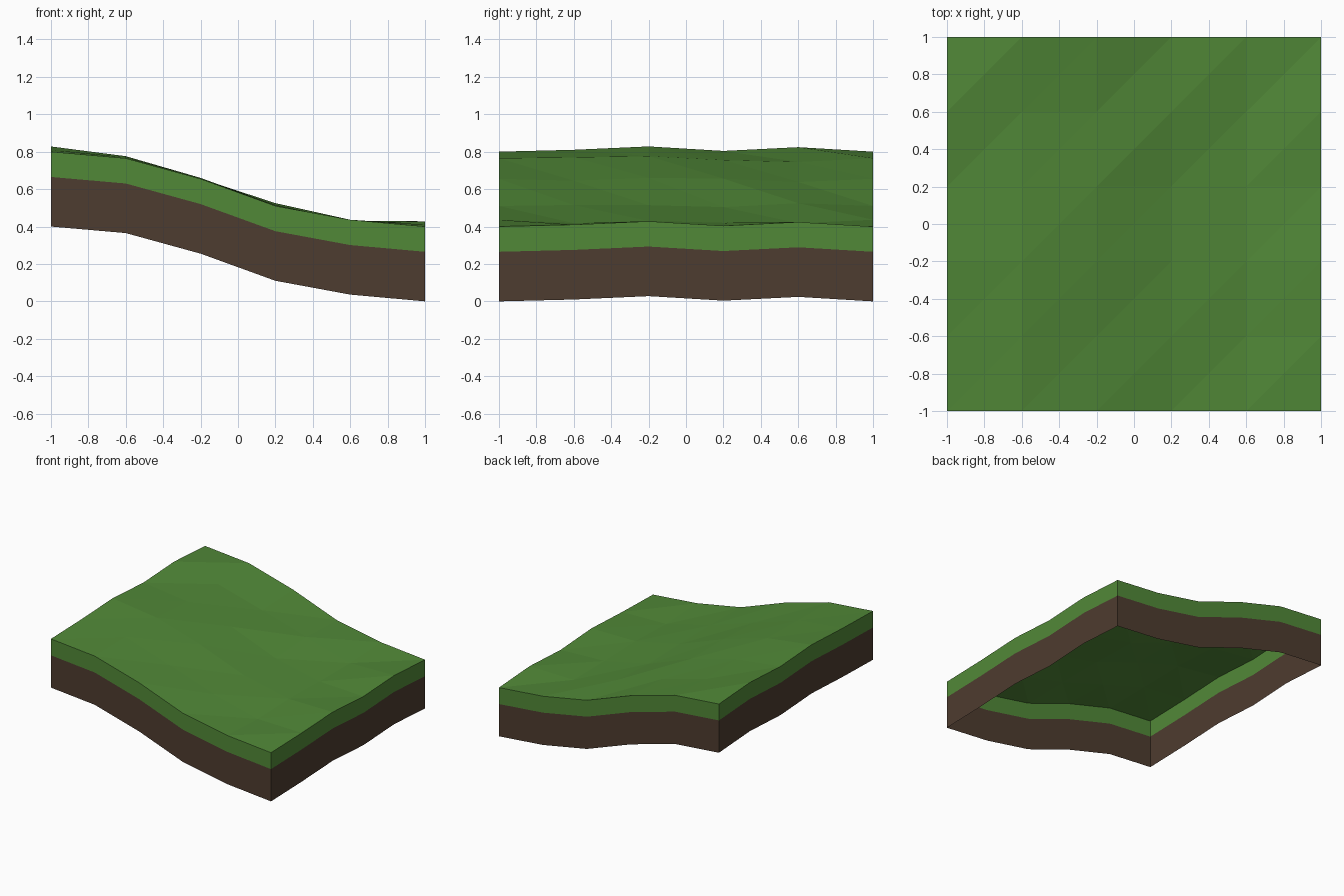
import bpy, bmesh

if "Cube" in bpy.data.objects:
    bpy.data.objects.remove(bpy.data.objects["Cube"])

N, STEP = 6, 0.4
GRASS_DEPTH, SOIL_DEPTH = 0.135, 0.40

# Surface heights: one row per x station (high side to low side), front to back
HEIGHTS = [
    (0.800, 0.810, 0.828, 0.804, 0.824, 0.800),
    (0.765, 0.770, 0.776, 0.755, 0.745, 0.765),
    (0.655, 0.645, 0.660, 0.656, 0.638, 0.655),
    (0.510, 0.515, 0.514, 0.504, 0.525, 0.510),
    (0.436, 0.418, 0.430, 0.420, 0.418, 0.436),
    (0.400, 0.410, 0.428, 0.404, 0.424, 0.400),
]


def material(name, rgb):
    m = bpy.data.materials.new(name)
    m.diffuse_color = (*rgb, 1)
    m.use_nodes = True
    m.node_tree.nodes["Principled BSDF"].inputs["Base Color"].default_value = m.diffuse_color
    return m


def make_object(name, bm, mat):
    mesh = bpy.data.meshes.new(name)
    bm.to_mesh(mesh)
    bm.free()
    mesh.materials.append(mat)
    obj = bpy.data.objects.new(name, mesh)
    bpy.context.collection.objects.link(obj)
    return obj


def point(i, j, drop=0.0):
    return (-1 + STEP * i, -1 + STEP * j, HEIGHTS[i][j] - drop)


# Grid stations around the border, counter-clockwise from the front left
L = N - 1
BORDER = ([(i, 0) for i in range(L)] + [(L, j) for j in range(L)]
          + [(i, L) for i in range(L, 0, -1)] + [(0, j) for j in range(L, 0, -1)])


def skirt(bm, top, bottom):
    upper = [bm.verts.new(point(i, j, top)) for i, j in BORDER]
    lower = [bm.verts.new(point(i, j, bottom)) for i, j in BORDER]
    for k in range(len(BORDER)):
        n = (k + 1) % len(BORDER)
        bm.faces.new((lower[k], lower[n], upper[n], upper[k]))


grass = material("grass green", (0.083, 0.25, 0.039))
soil = material("soil brown", (0.076, 0.045, 0.029))

# Rolling grass surface, each cell split along the same diagonal
bm = bmesh.new()
v = [[bm.verts.new(point(i, j)) for j in range(N)] for i in range(N)]
for i in range(L):
    for j in range(L):
        a, b, c, d = v[i][j], v[i + 1][j], v[i + 1][j + 1], v[i][j + 1]
        bm.faces.new((a, b, c))
        bm.faces.new((a, c, d))
# Grass rim
skirt(bm, 0, GRASS_DEPTH)
make_object("grass_layer", bm, grass)

# Soil band below the rim, open underneath
bm = bmesh.new()
skirt(bm, GRASS_DEPTH, SOIL_DEPTH)
make_object("soil_band", bm, soil)
